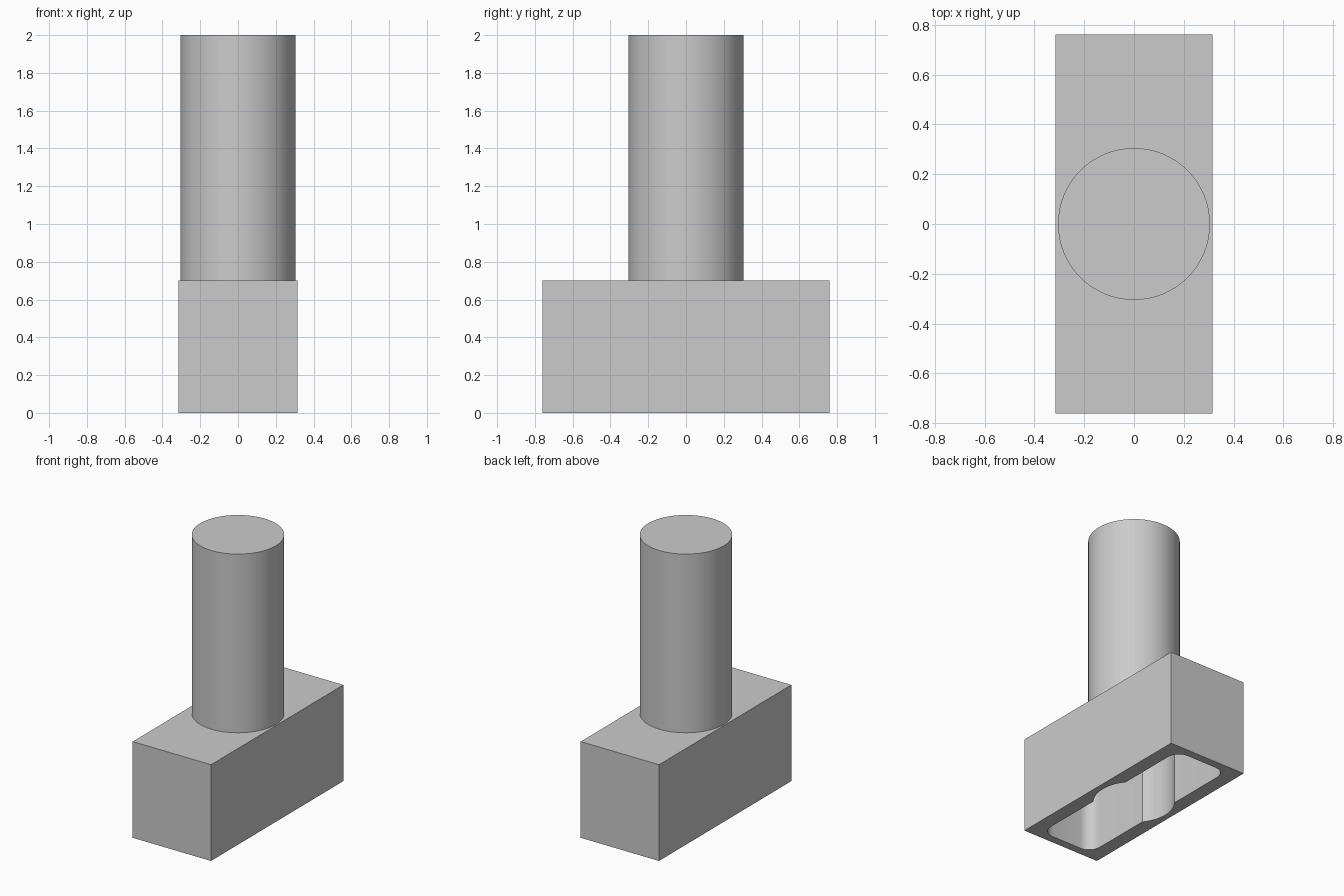
import bpy
import bmesh
from math import cos, sin, radians

# Remove the default object
cube = bpy.data.objects.get("Cube")
if cube:
    bpy.data.objects.remove(cube, do_unlink=True)

HALF_X, HALF_Y, BASE_TOP, TOP = 0.315, 0.76, 0.70, 2.0
COLUMN_R, BORE_R = 0.305, 0.27

grey = bpy.data.materials.new("plain grey")
grey.use_nodes = True
colour = (0.6, 0.6, 0.6, 1)
grey.diffuse_color = colour
grey.node_tree.nodes["Principled BSDF"].inputs["Base Color"].default_value = colour


def prism(name, outline, z0, z1):
    """Extrude a flat outline from z0 to z1."""
    bm = bmesh.new()
    face = bm.faces.new([bm.verts.new((x, y, z0)) for x, y in outline])
    new = bmesh.ops.extrude_face_region(bm, geom=[face])["geom"]
    bmesh.ops.translate(bm, vec=(0, 0, z1 - z0),
                        verts=[v for v in new if isinstance(v, bmesh.types.BMVert)])
    bmesh.ops.recalc_face_normals(bm, faces=bm.faces)
    mesh = bpy.data.meshes.new(name)
    bm.to_mesh(mesh)
    bm.free()
    mesh.materials.append(grey)
    obj = bpy.data.objects.new(name, mesh)
    bpy.context.collection.objects.link(obj)
    return obj


def circle(r, n=64):
    return [(r * cos(radians(360 * i / n)), r * sin(radians(360 * i / n))) for i in range(n)]


def rounded_rect(hx, hy, r, steps=8):
    pts = []
    corners = [(1, 1), (-1, 1), (-1, -1), (1, -1)]
    for q, (sx, sy) in enumerate(corners):
        for i in range(steps + 1):
            a = radians(90 * (q + i / steps))
            pts.append((sx * (hx - r) + r * cos(a), sy * (hy - r) + r * sin(a)))
    return pts


def combine(target, tool, operation):
    """Apply a boolean and discard the tool."""
    bpy.context.view_layer.objects.active = target
    mod = target.modifiers.new(operation.lower(), "BOOLEAN")
    mod.operation, mod.object, mod.solver = operation, tool, "EXACT"
    bpy.ops.object.modifier_apply(modifier=mod.name)
    bpy.data.objects.remove(tool, do_unlink=True)


# Block with round column
box = [(-HALF_X, -HALF_Y), (HALF_X, -HALF_Y), (HALF_X, HALF_Y), (-HALF_X, HALF_Y)]
body = prism("block_and_column", box, 0, BASE_TOP)
combine(body, prism("column", circle(COLUMN_R), BASE_TOP - 0.05, TOP), "UNION")

# Open slot underneath, and the round bore rising into the column
combine(body, prism("slot_cutter", rounded_rect(0.212, 0.70, 0.09), -0.1, BASE_TOP - 0.06), "DIFFERENCE")
combine(body, prism("bore_cutter", circle(BORE_R), -0.1, TOP - 0.06), "DIFFERENCE")

# Smooth the round walls, keep edges crisp
bpy.ops.object.select_all(action="DESELECT")
body.select_set(True)
bpy.context.view_layer.objects.active = body
bpy.ops.object.shade_smooth_by_angle(angle=radians(30))
